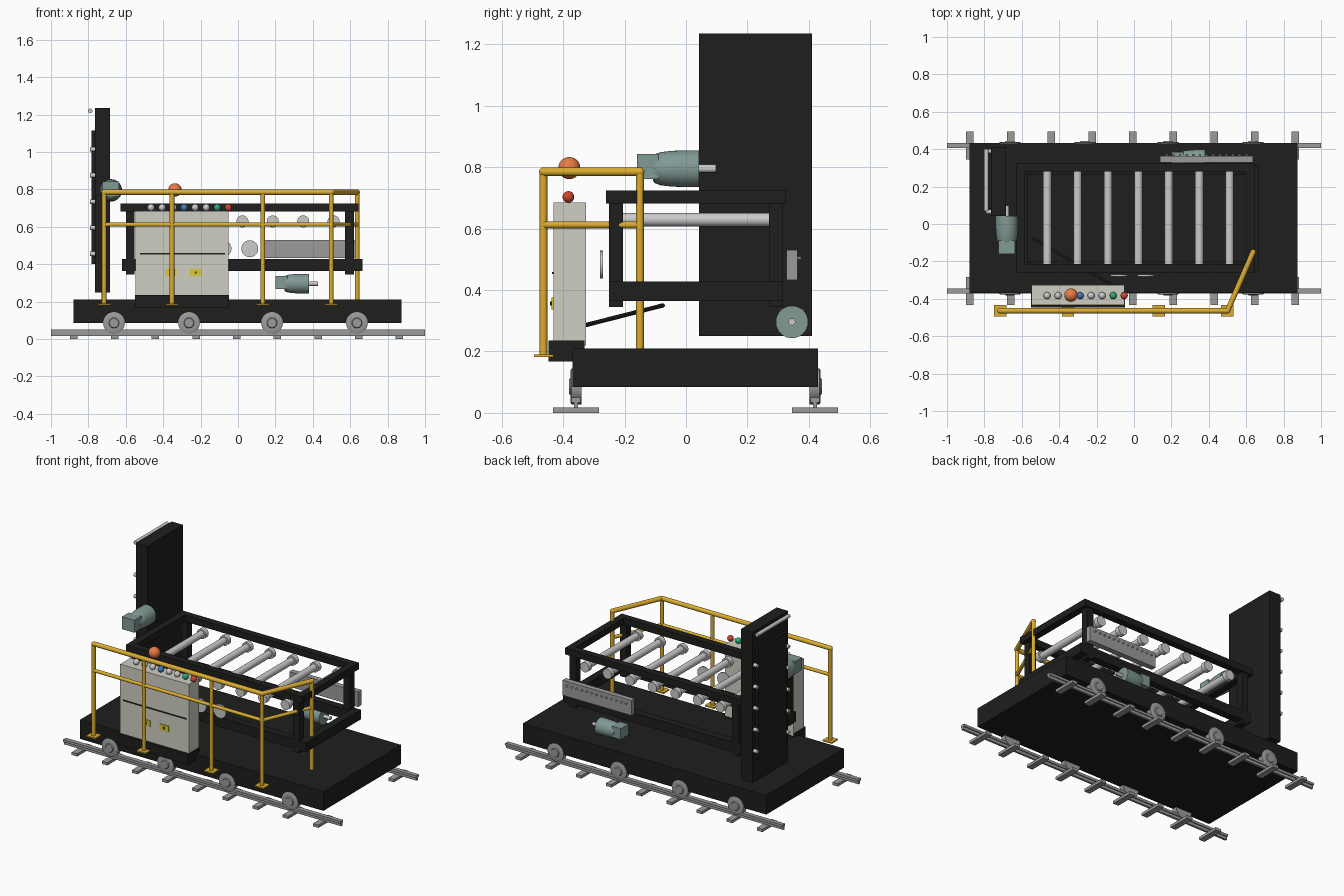
import bpy, bmesh, math
from mathutils import Vector, Matrix

if "Cube" in bpy.data.objects:
    bpy.data.objects.remove(bpy.data.objects["Cube"])


def material(name, r, g, b):
    m = bpy.data.materials.new(name)
    m.diffuse_color = (r, g, b, 1)
    m.use_nodes = True
    m.node_tree.nodes["Principled BSDF"].inputs["Base Color"].default_value = m.diffuse_color
    return m


DARK = material("dark_steel", 0.013, 0.013, 0.012)
YELLOW = material("safety_yellow", 0.72, 0.42, 0.03)
CREAM = material("cabinet_cream", 0.63, 0.62, 0.55)
TEAL = material("motor_teal", 0.22, 0.32, 0.30)
ORANGE = material("beacon_orange", 0.80, 0.20, 0.06)
RED = material("button_red", 0.65, 0.06, 0.03)
GREEN = material("button_green", 0.02, 0.42, 0.20)
BLUE = material("button_blue", 0.06, 0.20, 0.60)
LABEL = material("label_yellow", 0.70, 0.60, 0.04)
STEEL = material("steel", 0.33, 0.33, 0.33)


def finish(bm, name, mat, smooth=False):
    bmesh.ops.recalc_face_normals(bm, faces=bm.faces)
    me = bpy.data.meshes.new(name)
    bm.to_mesh(me)
    bm.free()
    ob = bpy.data.objects.new(name, me)
    bpy.context.collection.objects.link(ob)
    if mat:
        me.materials.append(mat)
    if smooth:
        bpy.ops.object.select_all(action='DESELECT')
        ob.select_set(True)
        bpy.context.view_layer.objects.active = ob
        bpy.ops.object.shade_smooth_by_angle(angle=math.radians(35))
    return ob


def box(name, x, y, z, mat=None):
    """Box from (min, max) pairs."""
    bm = bmesh.new()
    size = [b - a for a, b in (x, y, z)]
    mid = [(a + b) / 2 for a, b in (x, y, z)]
    bmesh.ops.create_cube(bm, size=1, matrix=Matrix.Translation(mid) @ Matrix.Diagonal((*size, 1)))
    return finish(bm, name, mat)


def lathe(name, origin, axis, profile, mat=None, sides=32):
    """Closed revolve of (distance along axis, radius) points."""
    bm = bmesh.new()
    rot = Vector((0, 0, 1)).rotation_difference(Vector(axis)).to_matrix()
    rings = []
    for d, r in profile:
        rings.append([bm.verts.new(Vector(origin) + rot @ Vector((
            r * math.cos(2 * math.pi * i / sides), r * math.sin(2 * math.pi * i / sides), d)))
            for i in range(sides)])
    for a, b in zip(rings, rings[1:]):
        for i in range(sides):
            j = (i + 1) % sides
            bm.faces.new((a[i], a[j], b[j], b[i]))
    bm.faces.new(rings[0])
    bm.faces.new(rings[-1])
    return finish(bm, name, mat, True)


def rod(name, a, b, r, mat=None, sides=16):
    d = Vector(b) - Vector(a)
    return lathe(name, a, d, [(0, r), (d.length, r)], mat, sides)


def ball(name, c, r, mat=None):
    bm = bmesh.new()
    bmesh.ops.create_uvsphere(bm, u_segments=24, v_segments=14, radius=r, matrix=Matrix.Translation(c))
    return finish(bm, name, mat, True)


def ring_frame(name, x, y, z, w, mat):
    """Four bars around a rectangular opening."""
    for s, yy in (("front", (y[0], y[0] + w)), ("back", (y[1] - w, y[1]))):
        box(f"{name}_{s}", x, yy, z, mat)
    for s, xx in (("left", (x[0], x[0] + w)), ("right", (x[1] - w, x[1]))):
        box(f"{name}_{s}", xx, (y[0] + w, y[1] - w), z, mat)


def motor(name, face, along_x, k):
    """Domed motor body, terminal box behind it and a shaft in front."""
    axis = Vector((1, 0, 0)) if along_x else Vector((0, 1, 0))
    lathe(name + "_body", face, axis, [(-0.15 * k, 0.040 * k), (-0.145 * k, 0.047 * k), (-0.125 * k, 0.054 * k),
          (-0.09 * k, 0.058 * k), (-0.05 * k, 0.06 * k), (0, 0.06 * k)], TEAL)
    rod(name + "_shaft", face, Vector(face) + axis * 0.055 * k, 0.013 * k)
    s, t = (-0.203 * k, -0.132 * k), (-0.045 * k, 0.045 * k)
    dx, dy = (s, t) if along_x else (t, s)
    box(name + "_terminal_box", [face[0] + d for d in dx], [face[1] + d for d in dy],
        [face[2] + d * k for d in (-0.033, 0.048)], TEAL)


# Deck
box("deck", (-0.88, 0.875), (-0.37, 0.43), (0.085, 0.21), DARK)

# Track: rails, sleepers and wheels on both sides
for side, yc, out in (("front", -0.358, -1), ("back", 0.42, 1)):
    box(f"rail_{side}", (-1, 1), (yc - 0.014, yc + 0.014), (0.034, 0.05), STEEL)
    box(f"rail_web_{side}", (-1, 1), (yc - 0.007, yc + 0.007), (0.016, 0.036), STEEL)
    for i in range(9):
        x = -0.877 + 0.2175 * i
        box(f"sleeper_{side}_{i}", (x - 0.02, x + 0.02), (yc - 0.075, yc + 0.075), (0, 0.018), STEEL)
    for i, x in enumerate((-0.663, -0.262, 0.182, 0.636)):
        lathe(f"wheel_{side}_{i}", (x, yc, 0.086), (0, out, 0),
              [(-0.018, 0.058), (0.015, 0.058), (0.018, 0.052), (0.018, 0.028), (0.023, 0.024)], STEEL)

# Column with backing plate, bolts and top bar
box("column", (-0.765, -0.684), (0.043, 0.41), (0.25, 1.235), DARK)
box("column_plate", (-0.782, -0.765), (0.08, 0.375), (0.40, 1.115), DARK)
rod("column_top_bar", (-0.79, 0.07, 1.22), (-0.79, 0.40, 1.22), 0.012)
for i in range(5):
    for y in (0.065, 0.39):
        z = 0.455 + 0.14 * i
        rod("column_bolt", (-0.79, y, z), (-0.76, y, z), 0.012)

# Motors
motor("column_motor", (-0.68, 0.043, 0.795), False, 1.0)
motor("drive_motor", (0.38, 0.345, 0.296), True, 0.88)

# Conveyor frame
ring_frame("upper_frame", (-0.627, 0.645), (-0.26, 0.325), (0.682, 0.724), 0.045, DARK)
ring_frame("lower_frame", (-0.62, 0.665), (-0.25, 0.315), (0.364, 0.427), 0.05, DARK)
for x in (-0.6, 0.573):
    for y in (-0.25, 0.27):
        box("frame_post", (x, x + 0.046), (y, y + 0.045), (0.345, 0.69), DARK)

# Rollers with end caps
for i in range(7):
    x = -0.464 + 0.1625 * i
    lathe(f"roller_{i}", (x, 0, 0.629), (0, 1, 0), [(-0.245, 0.032), (-0.215, 0.032), (-0.215, 0.022),
          (0.285, 0.022), (0.285, 0.032), (0.315, 0.032)])

# Front discs
for x in (-0.08, 0.063):
    rod("front_disc", (x, -0.28, 0.483), (x, -0.271, 0.483), 0.045, None, 32)

# Bolted plate at the back
box("back_plate", (0.14, 0.637), (0.328, 0.363), (0.432, 0.53), STEEL)
for i in range(13):
    x = 0.175 + 0.0355 * i
    rod("back_plate_bolt", (x, 0.36, 0.503), (x, 0.374, 0.503), 0.006, None, 10)

# Control cabinet
box("cabinet_body", (-0.547, -0.052), (-0.432, -0.325), (0.22, 0.685), CREAM)
box("cabinet_base", (-0.55, -0.047), (-0.447, -0.33), (0.168, 0.235), DARK)
box("cabinet_seam", (-0.525, -0.07), (-0.436, -0.43), (0.452, 0.459), DARK)
for x in (-0.39, -0.258):
    box("cabinet_label", (x, x + 0.062), (-0.438, -0.43), (0.336, 0.375), LABEL)
    box("cabinet_latch", (x + 0.027, x + 0.035), (-0.442, -0.436), (0.35, 0.362), DARK)
for i, m in enumerate((None, None, None, BLUE, None, None, GREEN, RED)):
    ball(f"button_{i}", (-0.465 + 0.059 * i, -0.383, 0.703), 0.019, m)
ball("beacon", (-0.337, -0.38, 0.797), 0.036, ORANGE)

# Supply cable behind the cabinet
rod("cable", (-0.11, -0.33, 0.285), (-0.54, -0.075, 0.35), 0.007, DARK)

# Handrail
path = [(-0.716, -0.464), (0.5, -0.464), (0.637, -0.15)]
for name, z, r in (("top_rail", 0.785, 0.0145), ("mid_rail", 0.612, 0.011)):
    for a, b in zip(path, path[1:]):
        rod(name, (*a, z), (*b, z), r, YELLOW)
    for p in path:
        ball(name + "_joint", (*p, z), r, YELLOW)
for x in (-0.716, -0.353, 0.133, 0.498):
    rod("rail_post", (x, -0.464, 0.185), (x, -0.464, 0.785), 0.0125, YELLOW)
    box("rail_post_foot", (x - 0.033, x + 0.033), (-0.495, -0.432), (0.182, 0.19), YELLOW)
rod("rail_post_end", (0.637, -0.15, 0.205), (0.637, -0.15, 0.785), 0.0125, YELLOW)
